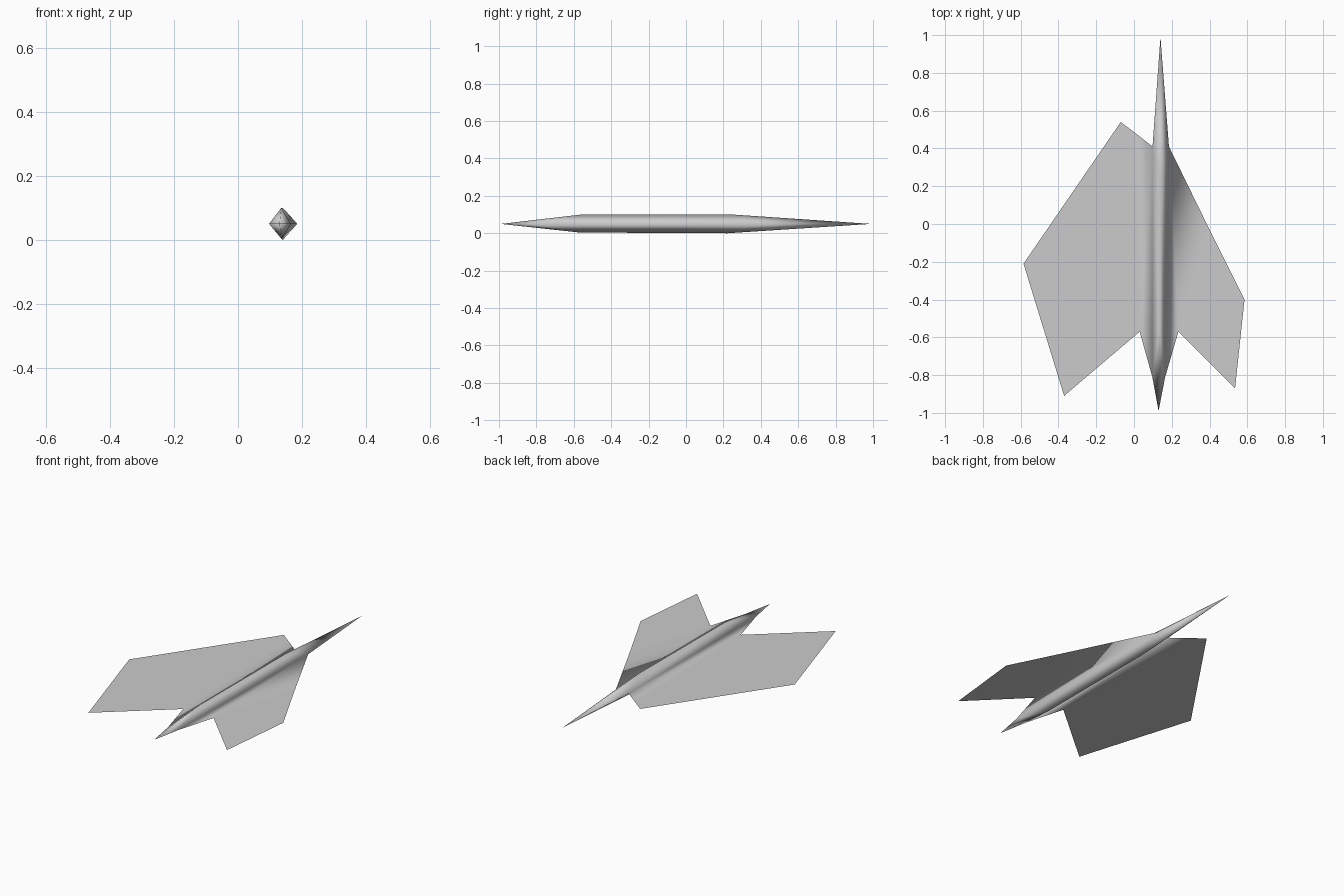
import bpy
import bmesh

cube = bpy.data.objects.get("Cube")
if cube:
    bpy.data.objects.remove(cube, do_unlink=True)

MID = 0.05  # height of the wing plane

grey = bpy.data.materials.new("plain grey")
grey.use_nodes = True
colour = (0.6, 0.6, 0.6, 1.0)
grey.diffuse_color = colour
grey.node_tree.nodes["Principled BSDF"].inputs["Base Color"].default_value = colour

bm = bmesh.new()


def point(x, y, z=MID):
    return bm.verts.new((x, y, z))


def ngon(*verts):
    return bm.faces.new(verts)


# Fuselage: a diamond-section spindle, each of its four ridges is (front, rear)
nose = point(0.14, 0.99)
tail = point(0.13, -0.99)
top = point(0.14, 0.25, 0.10), point(0.135, -0.56, 0.10)
left = point(0.185, 0.41), point(0.165, -0.81)
bottom = point(0.14, 0.22, 0.0), point(0.135, -0.57, 0.004)
right = point(0.098, 0.41), point(0.097, -0.81)
ridges = [top, left, bottom, right]
for i, a in enumerate(ridges):
    b = ridges[(i + 1) % 4]
    ngon(nose, a[0], b[0])
    ngon(a[0], a[1], b[1], b[0])
    ngon(a[1], tail, b[1])
bmesh.ops.recalc_face_normals(bm, faces=bm.faces[:])

# Right wing: thin root strip that blends into the hull, then the flat panel
root_front, root_rear = point(0.0, 0.487), point(0.03, -0.57)
ngon(right[0], root_front, root_rear, right[1])
ngon(root_front, point(-0.07, 0.54), point(-0.585, -0.21),
     point(-0.37, -0.91), root_rear)

# Left wing: forward root panel and flat outer panel
edge, notch = point(0.40, -0.03), point(0.235, -0.57)
ngon(left[0], left[1], notch, edge)
ngon(edge, notch, point(0.535, -0.87), point(0.585, -0.40))

# Wing faces all look upward
bm.normal_update()
for f in bm.faces:
    if all(abs(v.co.z - MID) < 1e-6 for v in f.verts) and f.normal.z < 0:
        f.normal_flip()
for f in bm.faces:
    f.smooth = True

mesh = bpy.data.meshes.new("winged_dart_body")
bm.to_mesh(mesh)
bm.free()
mesh.materials.append(grey)
body = bpy.data.objects.new("winged_dart_body", mesh)
bpy.context.collection.objects.link(body)
